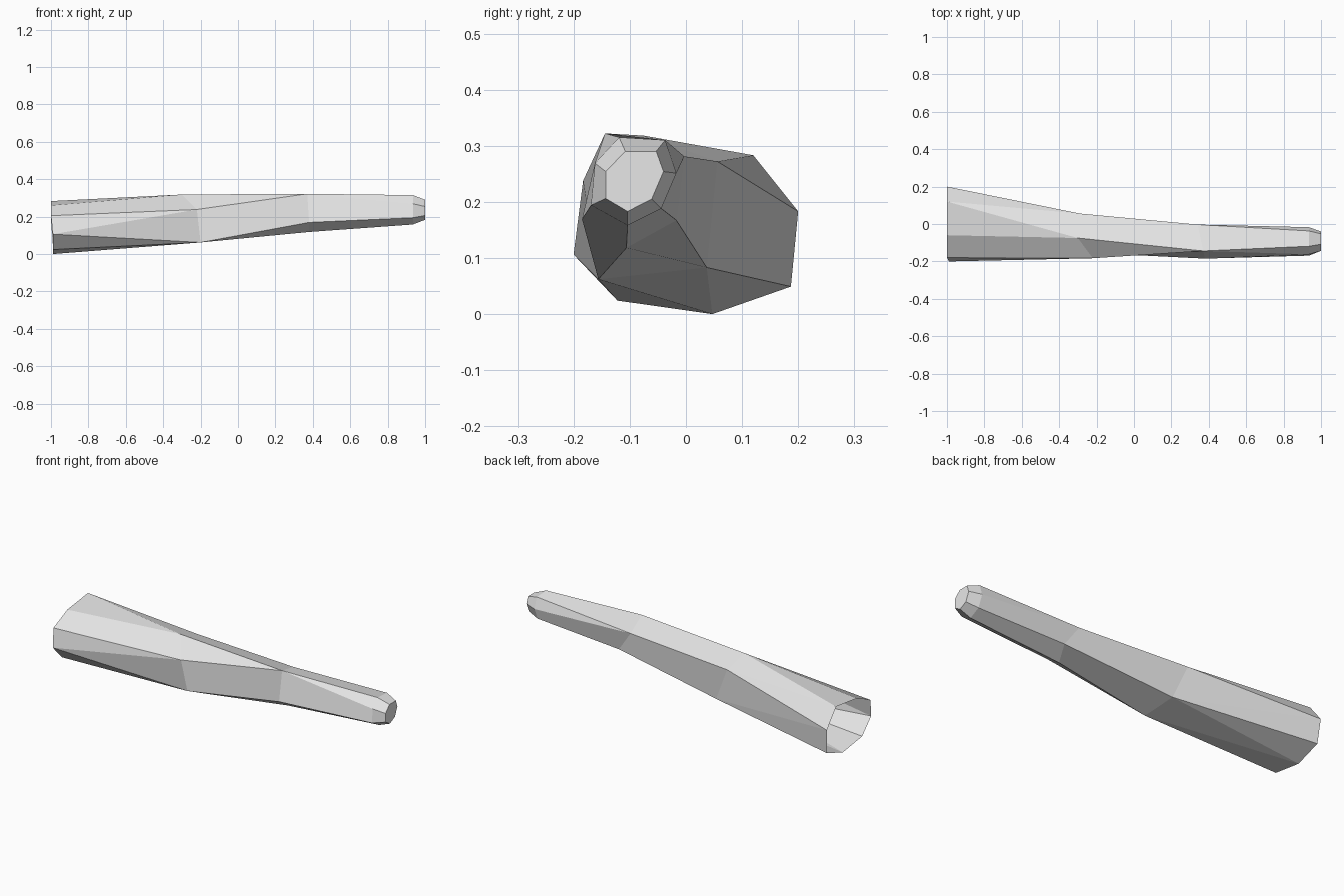
import bpy
import bmesh

cube = bpy.data.objects.get("Cube")
if cube:
    bpy.data.objects.remove(cube, do_unlink=True)


def make_material(name, colour):
    material = bpy.data.materials.new(name)
    material.use_nodes = True
    material.diffuse_color = colour
    material.node_tree.nodes["Principled BSDF"].inputs["Base Color"].default_value = colour
    return material


def add_ring(bm, points):
    return [bm.verts.new(point) for point in points]


def bridge(bm, first, second, pairs):
    """Join two rings of different size along matching corner pairs."""
    links = [(first[ord(p[0]) - ord("a")], second[ord(p[1]) - ord("a")]) for p in pairs.split()]
    for (a, b), (c, d) in zip(links, links[1:] + links[:1]):
        corners = []
        for vert in (a, c, d, b):
            if vert not in corners:
                corners.append(vert)
        bm.faces.new(corners)


bm = bmesh.new()

# Wide open butt, eight sided
butt = add_ring(bm, [
    (-1, .12, .283), (-1, .2, .183), (-.99, .187, .049), (-.99, .047, 0),
    (-.99, -.122, .024), (-.99, -.2, .106), (-1, -.18, .205), (-1, -.06, .26)])

# Two bends, five sided
lower_bend = add_ring(bm, [
    (-.29, .056, .272), (-.21, .037, .083), (-.2, -.156, .062),
    (-.22, -.183, .238), (-.3, -.075, .318)])
upper_bend = add_ring(bm, [
    (.34, -.003, .281), (.42, -.017, .167), (.38, -.106, .118),
    (.38, -.185, .169), (.37, -.144, .322)])

# Seven sided neck and the smaller blunt tip
neck = add_ring(bm, [(.935, y, z) for y, z in (
    (-.017, .251), (-.044, .188), (-.104, .158), (-.169, .194),
    (-.162, .269), (-.119, .315), (-.037, .31))])
tip = add_ring(bm, [(1, y, z) for y, z in (
    (-.04, .254), (-.061, .205), (-.104, .183), (-.143, .206),
    (-.143, .254), (-.108, .29), (-.053, .29))])

# Skin between the rings, letters naming the corners in order
bridge(bm, butt, lower_bend, "aa ba bb cb db dc ec fc fd gd he ae")
bridge(bm, lower_bend, upper_bend, "aa bb cc cd de ee")
bridge(bm, upper_bend, neck, "aa bb cc dd ee ef ag")
bridge(bm, neck, tip, "aa bb cc dd ee ff gg")
bm.faces.new(tip)
bmesh.ops.recalc_face_normals(bm, faces=bm.faces[:])

mesh = bpy.data.meshes.new("tapered_branch")
bm.to_mesh(mesh)
bm.free()
mesh.materials.append(make_material("light grey", (.8, .8, .8, 1)))
branch = bpy.data.objects.new("tapered_branch", mesh)
bpy.context.collection.objects.link(branch)
